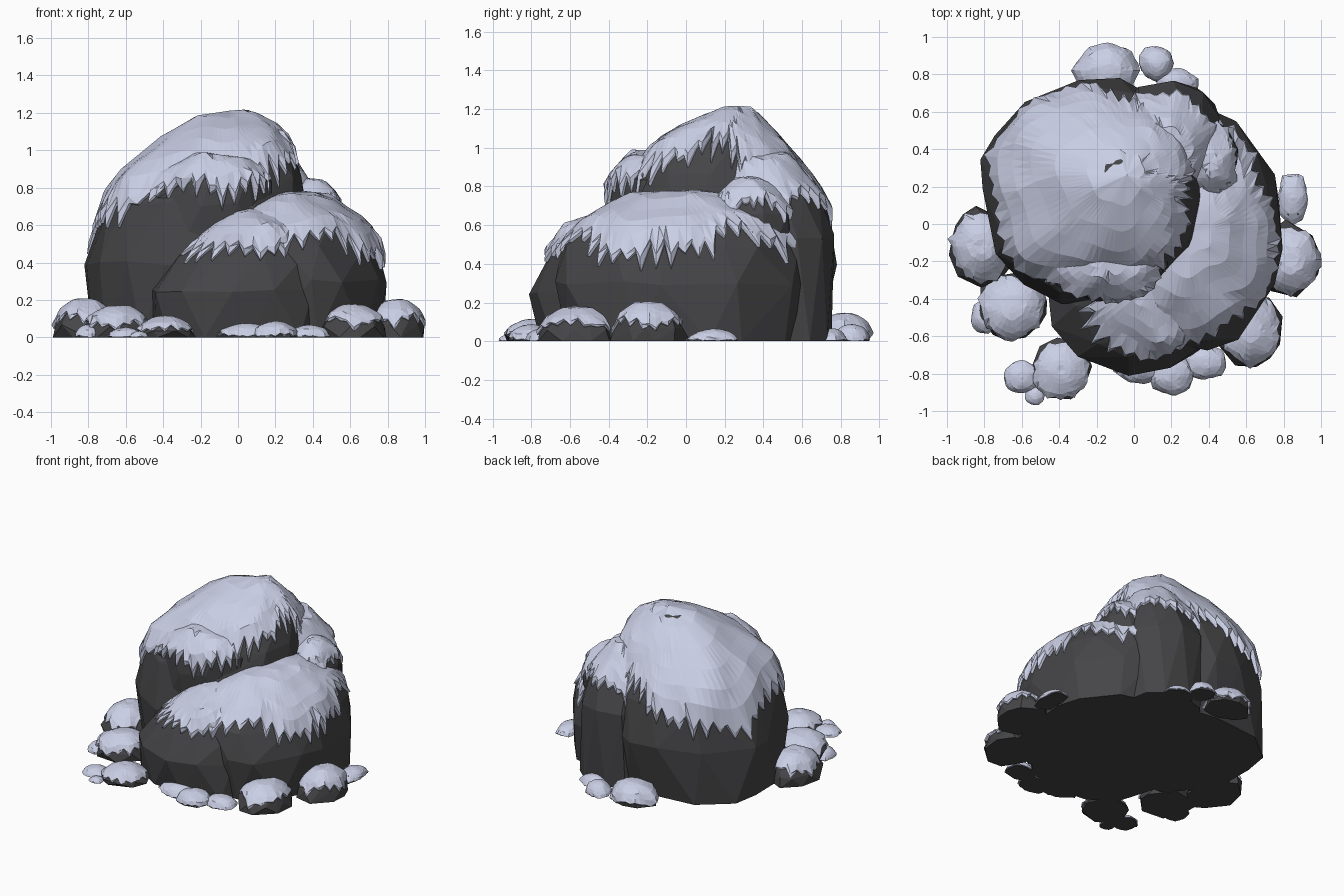
import bpy, bmesh, math, random
from mathutils import Vector, noise
from mathutils.bvhtree import BVHTree

if "Cube" in bpy.data.objects:
    bpy.data.objects.remove(bpy.data.objects["Cube"])

random.seed(11)


def material(name, rgb):
    m = bpy.data.materials.new(name)
    m.diffuse_color = (*rgb, 1)
    m.use_nodes = True
    m.node_tree.nodes["Principled BSDF"].inputs["Base Color"].default_value = m.diffuse_color
    return m


ROCK = material("dark rock", (0.06, 0.06, 0.064))
SNOW = material("pale snow", (0.59, 0.62, 0.78))


def add_object(bm, name, mat):
    bmesh.ops.recalc_face_normals(bm, faces=bm.faces[:])
    me = bpy.data.meshes.new(name)
    bm.to_mesh(me)
    me.materials.append(mat)
    ob = bpy.data.objects.new(name, me)
    bpy.context.collection.objects.link(ob)


def rock_hull(rings, n, rough):
    """Faceted rock: hull round jittered rings (z, xmin, xmax, ymin, ymax)."""
    bm = bmesh.new()
    for z, x0, x1, y0, y1 in rings:
        off = random.random()
        for i in range(n):
            a = math.tau * (i + off + random.uniform(-.3, .3)) / n
            c, s = math.cos(a), math.sin(a)
            k = random.uniform(1 - rough, 1.03) / (abs(c) ** 2.3 + abs(s) ** 2.3) ** (1 / 2.3)
            dz = random.uniform(-.02, .02) * min(1, z * 2)
            bm.verts.new(((x0 + x1) / 2 + (x1 - x0) / 2 * c * k,
                          (y0 + y1) / 2 + (y1 - y0) / 2 * s * k, z + dz))
    res = bmesh.ops.convex_hull(bm, input=bm.verts[:])
    loose = {g for g in res["geom_interior"] + res["geom_unused"]
             if isinstance(g, bmesh.types.BMVert)}
    bmesh.ops.delete(bm, geom=list(loose), context='VERTS')
    return bm


def snow_cap(rock, centre, edge, tilt, drip, thick, n, name):
    """Snow shell draped over a rock: smooth on top, ragged drips near height edge."""
    tree = BVHTree.FromBMesh(rock)

    def hit(a, t):
        d = Vector((math.sin(t) * math.cos(a), math.sin(t) * math.sin(a), math.cos(t)))
        p = tree.ray_cast(centre, d)[0]
        return (p if p else centre), d

    def angle_at(a, z):
        lo, hi = 0.05, 2.6
        for _ in range(18):
            mid = (lo + hi) / 2
            if hit(a, mid)[0].z > z:
                lo = mid
            else:
                hi = mid
        return lo

    bm = bmesh.new()
    p, d = hit(0, 0.001)
    top = bm.verts.new(p + d * thick)
    inner = (.22, .42, .6, .76, .9)
    cols = []
    for i in range(n):
        a = math.tau * i / n
        z = edge + tilt[0] * math.cos(a) + tilt[1] * math.sin(a)
        z -= drip * (.4 * math.sin(3 * a + centre.x * 9) + .25 * math.sin(7 * a))
        drop = random.uniform(.3, 1.25) if i % 2 else random.uniform(-.3, .25)
        smooth = angle_at(a, max(.006, z + drip * .3))
        ragged = angle_at(a, max(.004, z - drip * drop))
        # (angle, lift) down the column
        path = [(smooth * f, thick * (1 + .7 * noise.noise(hit(a, smooth * f)[0] * 5)))
                for f in inner]
        path += [(smooth * .4 + ragged * .6, thick * random.uniform(.8, 1.3)),
                 (ragged, thick * .6), (ragged, -.01)]
        col = []
        for t, lift in path:
            p, d = hit(a, t)
            q = p + d * lift
            q.z = max(q.z, 0)
            col.append(bm.verts.new(q))
        cols.append(col)
    for i in range(n):
        a, b = cols[i], cols[(i + 1) % n]
        bm.faces.new((top, a[0], b[0]))
        for j in range(len(a) - 1):
            bm.faces.new((a[j], a[j + 1], b[j + 1]))
            bm.faces.new((a[j], b[j + 1], b[j]))
    add_object(bm, name, SNOW)


def snowy_rock(name, rings, edge, tilt=(0, 0), drip=.1, thick=.03, n=12, cols=72, rough=.04):
    bm = rock_hull(rings, n, rough)
    z, x0, x1, y0, y1 = rings[-1]
    low = rings[0][0]
    centre = Vector(((x0 + x1) / 2, (y0 + y1) / 2, low + (z - low) * .4))
    snow_cap(bm, centre, edge, tilt, drip, thick, cols, name + "_snow")
    add_object(bm, name, ROCK)


# Large boulders
snowy_rock("tall_boulder", [
    (0, -.80, .32, -.36, .70), (.4, -.83, .42, -.44, .77), (.7, -.73, .36, -.38, .73),
    (.85, -.64, .33, -.32, .64), (1.0, -.46, .28, -.18, .52),
    (1.1, -.29, .22, -.03, .42), (1.17, -.16, .08, .17, .35)],
    .80, (.17, -.06), .12, .03, 14, 90)
snowy_rock("back_boulder", [
    (0, -.1, .47, .2, .75), (.55, -.1, .47, .2, .76), (.75, -.06, .42, .2, .69),
    (.92, .0, .31, .2, .54)], .73, (0, 0), .1, .03, 11, 60)
snowy_rock("front_ledge", [
    (.3, -.58, .2, -.38, .2), (.7, -.56, .21, -.42, .2), (.84, -.44, .18, -.40, .1),
    (.95, -.28, .08, -.3, .05)], .83, (.04, 0), .09, .03, 10, 54)
snowy_rock("right_boulder", [
    (0, -.2, .77, -.62, .58), (.3, -.22, .79, -.68, .63), (.5, -.15, .75, -.63, .58),
    (.64, -.02, .65, -.50, .48), (.73, .12, .48, -.28, .2)], .52, (0, .02), .11, .03, 13, 80)
snowy_rock("front_boulder", [
    (0, -.45, .5, -.77, .1), (.25, -.46, .5, -.80, .1), (.43, -.33, .45, -.73, .1),
    (.57, -.12, .36, -.62, 0), (.64, .0, .28, -.48, -.1)], .5, (0, 0), .1, .03, 12, 66)
snowy_rock("side_bump", [
    (.4, .2, .57, .1, .56), (.66, .25, .56, .12, .55), (.75, .3, .52, .18, .48),
    (.81, .36, .46, .26, .4)], .71, (0, 0), .06, .025, 9, 40)

# Small stones round the foot: x, y, half width, half depth, height, snow edge share
stones = [
    (-.82, -.12, .18, .22, .20, .55), (-.65, -.44, .2, .19, .16, .5),
    (-.39, -.78, .17, .17, .10, .5), (.62, -.56, .19, .22, .17, .55),
    (.84, -.19, .17, .21, .19, .55), (.05, -.75, .17, .1, .07, .2),
    (.2, -.8, .12, .11, .08, .2), (.38, -.74, .12, .09, .06, .1),
    (-.14, .82, .18, .14, .14, .25), (.12, .86, .09, .09, .08, .1),
    (.23, .75, .11, .08, .06, .1), (.85, .14, .08, .14, .06, .1),
    (-.60, -.82, .1, .09, .05, .1), (-.53, -.92, .05, .05, .03, .1),
    (-.80, -.50, .07, .09, .06, .1),
]
for i, (x, y, w, d, h, e) in enumerate(stones, 1):
    rings = [(z * h, x - k * w, x + k * w, y - k * d, y + k * d)
             for z, k in ((0, 1), (.35, .95), (.72, .72), (.93, .33))]
    snowy_rock(f"stone_{i}", rings, h * e, (0, 0), h * .2, min(.018, h * .15), 8, 28, .14)
